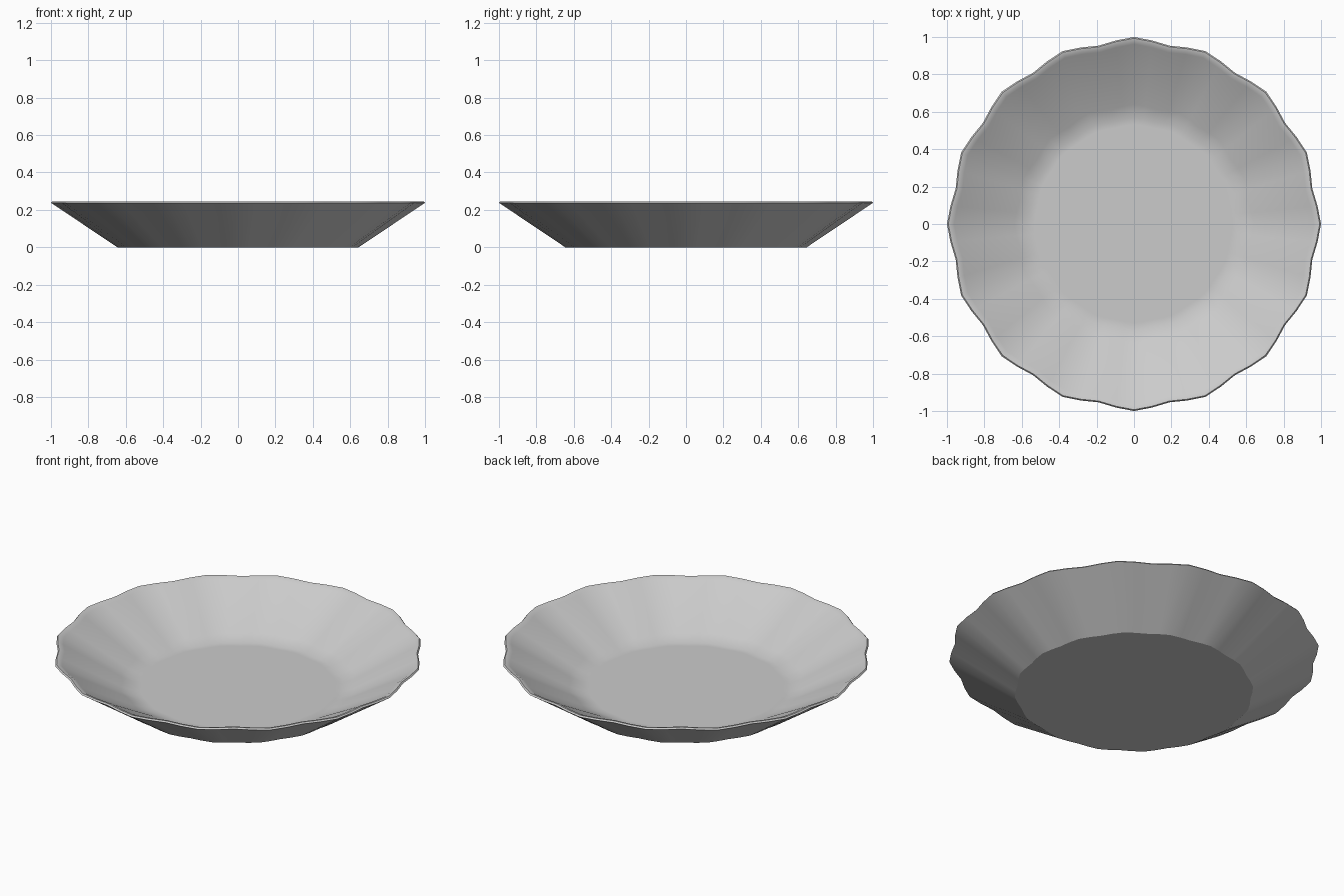
import bpy
import bmesh
import math

cube = bpy.data.objects.get("Cube")
if cube:
    bpy.data.objects.remove(cube, do_unlink=True)

FLUTES = 16
SEGMENTS = FLUTES * 4

# Cross-section from the underside, over the rim, to the inner floor:
# radius at a ridge, height, depth of the flute as a share of the radius
PROFILE = [
    (0.645, 0.0, 0.020),
    (1.0, 0.238, 0.028),
    (0.993, 0.246, 0.028),
    (0.977, 0.243, 0.028),
    (0.962, 0.233, 0.028),
    (0.64, 0.060, 0.028),
    (0.57, 0.035, 0.026),
    (0.53, 0.035, 0.015),
]

# Glaze colour
glaze = bpy.data.materials.new("pale grey")
glaze.use_nodes = True
colour = (0.6, 0.6, 0.6, 1.0)
glaze.diffuse_color = colour
glaze.node_tree.nodes["Principled BSDF"].inputs["Base Color"].default_value = colour


def fluted_ring(bm, radius, height, depth):
    """One scalloped loop of vertices with ridges at even angles."""
    ring = []
    for i in range(SEGMENTS):
        a = 2 * math.pi * i / SEGMENTS
        r = radius * (1 - depth * (1 - math.cos(FLUTES * a)) / 2)
        ring.append(bm.verts.new((r * math.cos(a), r * math.sin(a), height)))
    return ring


# Fluted dish: rings bridged along the profile, capped below and inside
bm = bmesh.new()
rings = [fluted_ring(bm, *point) for point in PROFILE]
for low, high in zip(rings, rings[1:]):
    for i in range(SEGMENTS):
        j = (i + 1) % SEGMENTS
        bm.faces.new((low[i], low[j], high[j], high[i]))
bm.faces.new(rings[0])
bm.faces.new(rings[-1])
bmesh.ops.recalc_face_normals(bm, faces=bm.faces[:])

mesh = bpy.data.meshes.new("fluted_dish")
bm.to_mesh(mesh)
bm.free()
mesh.materials.append(glaze)
dish = bpy.data.objects.new("fluted_dish", mesh)
bpy.context.collection.objects.link(dish)

# Smooth flutes, crisp foot edge
bpy.context.view_layer.objects.active = dish
dish.select_set(True)
bpy.ops.object.shade_smooth_by_angle(angle=math.radians(33))
